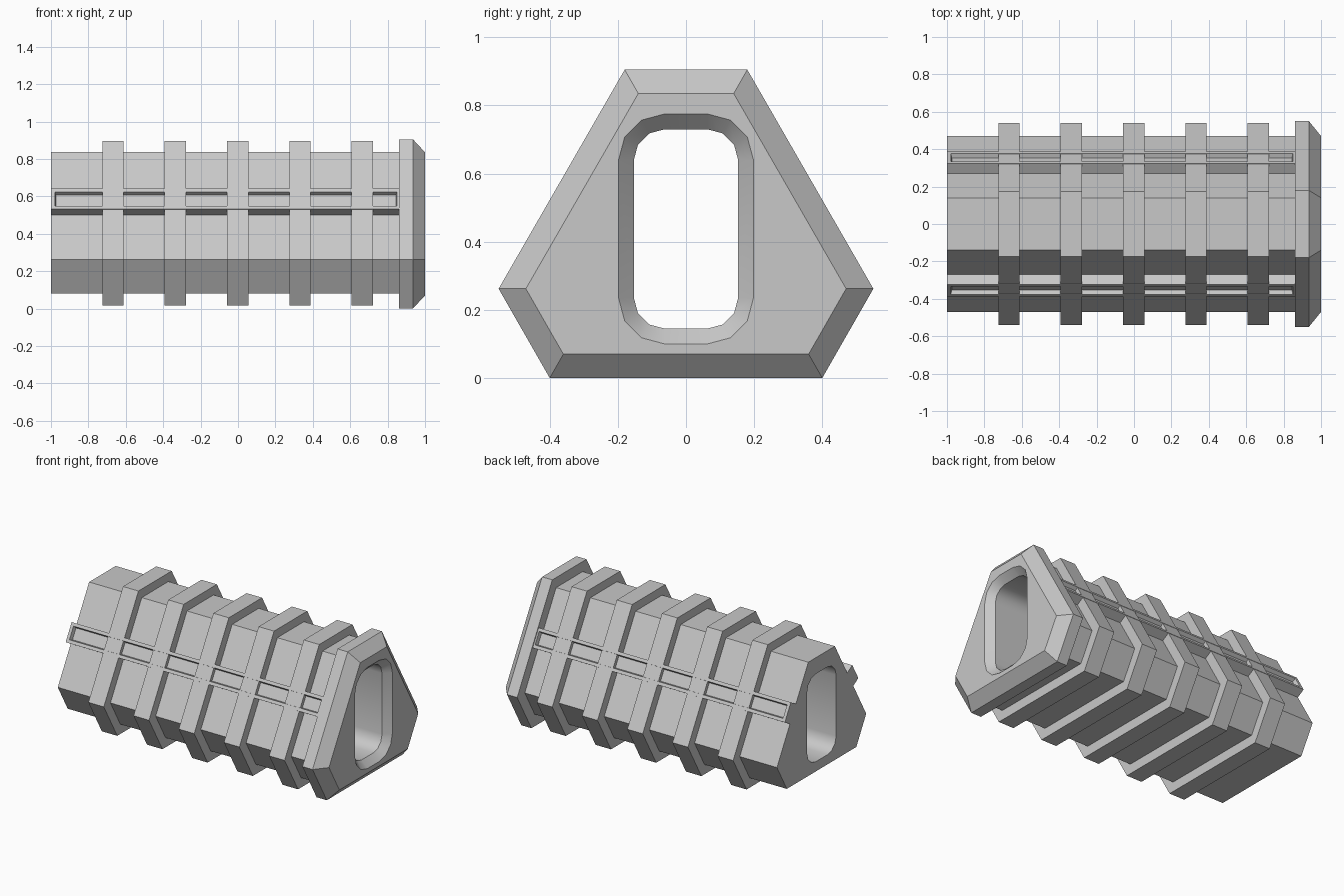
import bpy, bmesh, math
from mathutils import Vector

cube = bpy.data.objects.get("Cube")
if cube:
    bpy.data.objects.remove(cube, do_unlink=True)

GREY = (0.58, 0.58, 0.58, 1)
grey = bpy.data.materials.new("plain_grey")
grey.use_nodes = True
grey.diffuse_color = GREY
grey.node_tree.nodes["Principled BSDF"].inputs["Base Color"].default_value = GREY


def hexagon(top, waist, base):
    """Symmetric six-sided section from three (half width, height) pairs."""
    right = [top, waist, base]
    return right + [(-y, z) for y, z in reversed(right)]


def slot(radius, steps=3):
    """Rounded upright slot around four fixed corner centres."""
    pts = []
    for i, (cy, cz) in enumerate([(.063, .64), (-.063, .64), (-.063, .235), (.063, .235)]):
        for s in range(steps + 1):
            a = (i + s / steps) * math.pi / 2
            pts.append((cy + radius * math.cos(a), cz + radius * math.sin(a)))
    return pts


def loft(bm, sections, closed=False):
    """Skin (x, outline) sections; closed joins the last one to the first."""
    rings = [[bm.verts.new((x, y, z)) for y, z in pts] for x, pts in sections]
    pairs = list(zip(rings, rings[1:]))
    if closed:
        pairs.append((rings[-1], rings[0]))
    else:
        bm.faces.new(rings[0])
        bm.faces.new(rings[-1])
    for a, b in pairs:
        for i in range(len(a)):
            j = (i + 1) % len(a)
            bm.faces.new((a[i], a[j], b[j], b[i]))
    bmesh.ops.recalc_face_normals(bm, faces=bm.faces)


def finish(name, bm):
    mesh = bpy.data.meshes.new(name)
    bm.to_mesh(mesh)
    bm.free()
    mesh.materials.append(grey)
    obj = bpy.data.objects.new(name, mesh)
    bpy.context.collection.objects.link(obj)
    return obj


body = hexagon((.14, .838), (.47, .262), (.366, .08))
rib = hexagon((.175, .895), (.54, .262), (.398, .015))
collar = hexagon((.18, .905), (.55, .262), (.40, 0))
collar_tip = hexagon((.14, .835), (.47, .262), (.36, .07))
rib_inside = hexagon((.135, .83), (.46, .262), (.36, .09))

# Main body with the flared collar
bm = bmesh.new()
loft(bm, [(-1, body), (.86, body), (.86, collar), (.935, collar), (1, collar_tip)])
shell = finish("body_and_collar", bm)

# Bore through the body, chamfered at the collar end
bm = bmesh.new()
loft(bm, [(-1.1, slot(.09)), (.955, slot(.09)), (1.045, slot(.18))])
cutter = finish("bore_cutter", bm)
cutter.hide_render = True
mod = shell.modifiers.new("bore", 'BOOLEAN')
mod.operation = 'DIFFERENCE'
mod.solver = 'EXACT'
mod.object = cutter
bpy.ops.object.select_all(action='DESELECT')
bpy.context.view_layer.objects.active = shell
shell.select_set(True)
bpy.ops.object.modifier_apply(modifier="bore")
bpy.data.objects.remove(cutter, do_unlink=True)
bpy.ops.object.shade_smooth_by_angle(angle=math.radians(35))

# Five ribs around the body
for i in range(5):
    x = (i - 2) / 3 - .002
    bm = bmesh.new()
    loft(bm, [(x - .057, rib_inside), (x - .057, rib), (x + .057, rib), (x + .057, rib_inside)], closed=True)
    finish(f"rib_{i + 1}", bm)

# Grooved rail on each sloping side, level with the ribs
top, waist = Vector(rib[0]), Vector(rib[1])
up = (top - waist).normalized()
out = Vector((up.y, -up.x))
middle = waist + up * ((.585 - waist.y) / up.y) + out * .002
for name, side in (("back_rail", 1), ("front_rail", -1)):
    corners = [middle + up * .0635, middle - up * .0635,
               middle - up * .0635 - out * .1, middle + up * .0635 - out * .1]
    outline = [(side * p.x, p.y) for p in corners]
    bm = bmesh.new()
    loft(bm, [(-1, outline), (.87, outline)])
    facing = Vector((0, side * out.x, out.y))
    face = max(bm.faces, key=lambda f: f.normal.dot(facing))
    bmesh.ops.inset_region(bm, faces=[face], thickness=.029)
    bmesh.ops.inset_region(bm, faces=[face], thickness=.008, depth=-.025)
    finish(name, bm)
